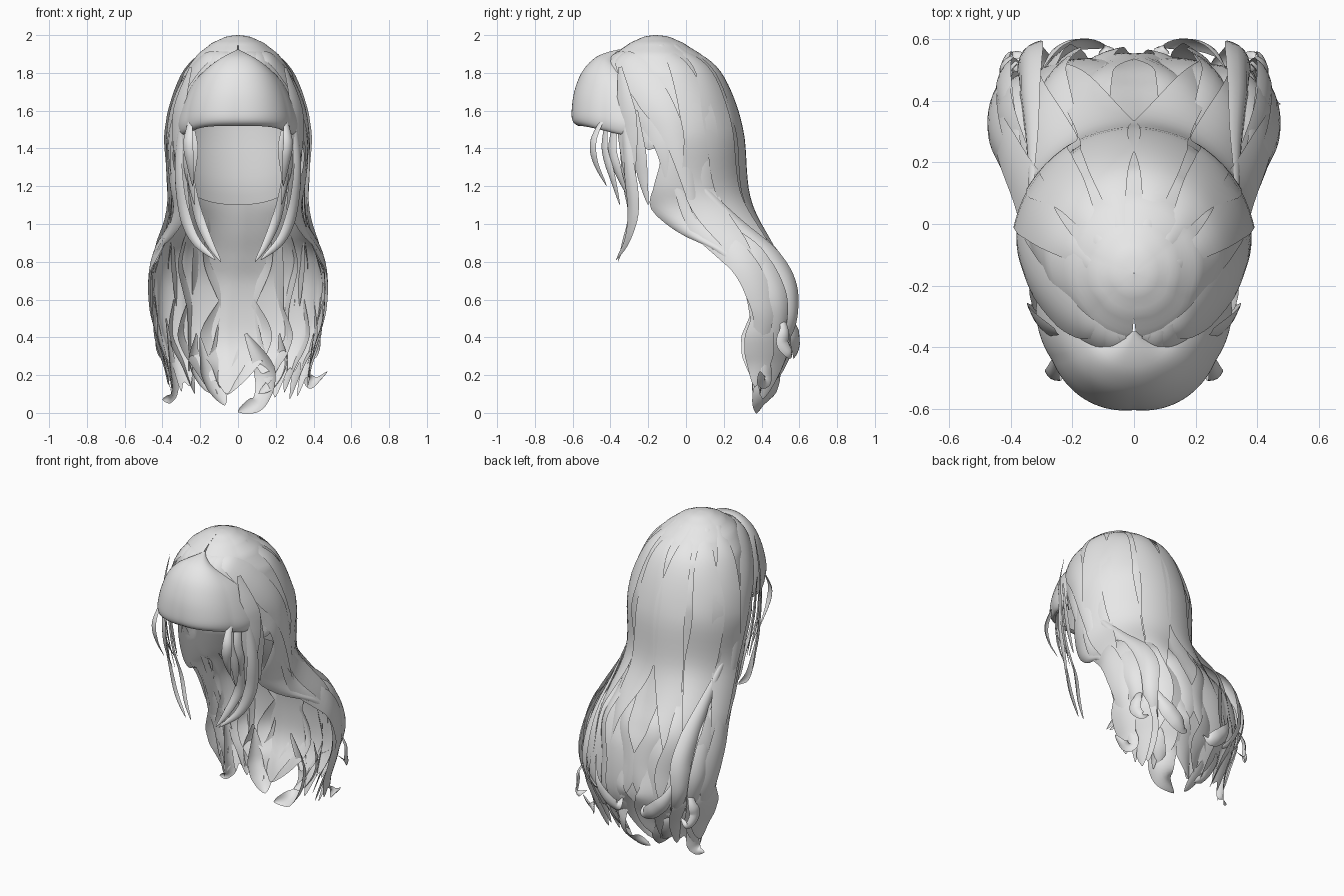
import bpy, math, random
from mathutils import Vector

random.seed(4)
if "Cube" in bpy.data.objects:
    bpy.data.objects.remove(bpy.data.objects["Cube"])

mat = bpy.data.materials.new("soft_grey")
mat.use_nodes = True
mat.diffuse_color = (0.8, 0.8, 0.8, 1)
mat.node_tree.nodes["Principled BSDF"].inputs["Base Color"].default_value = (0.8, 0.8, 0.8, 1)

# Horizontal sections of the long hair: height, half width, centre y, back y, front depth, half sweep
ROWS = [(2.0, .001, -.16, -.159, .001, 180), (1.99, .068, -.16, -.085, .068, 180),
        (1.96, .135, -.155, -.015, .14, 180), (1.9, .212, -.14, .08, .235, 180),
        (1.8, .285, -.1, .18, .31, 160), (1.6, .35, -.05, .268, .35, 128),
        (1.47, .37, -.035, .29, .34, 118), (1.35, .37, -.03, .3, .33, 109),
        (1.2, .358, -.02, .318, .33, 117), (1.08, .345, .02, .352, .33, 128),
        (.95, .378, .1, .405, .25, 120), (.85, .437, .22, .455, .15, 104),
        (.7, .462, .3, .515, .1, 92), (.5, .455, .34, .54, .1, 90),
        (.35, .41, .35, .53, .1, 90), (.2, .375, .35, .46, .1, 90), (0, .33, .35, .4, .1, 90)]


def catmull(a, b, c, d, t):
    return [.5 * (2*q + (r-p)*t + (2*p-5*q+4*r-s)*t*t + (3*q-p-3*r+s)*t**3)
            for p, q, r, s in zip(a, b, c, d)]


def section(z):
    z = min(2, max(0, z))
    i = next(k for k in range(len(ROWS)-1) if z >= ROWS[k+1][0])
    t = (ROWS[i][0]-z) / (ROWS[i][0]-ROWS[i+1][0])
    if i == 0:
        t = math.sqrt(t)                           # round off the crown
    pick = lambda k: ROWS[min(len(ROWS)-1, max(0, k))]
    return catmull(pick(i-1), pick(i), pick(i+1), pick(i+2), t)


def core(p):
    if p.z > 1.55:
        return Vector((0, -.1, 1.55))
    return Vector((0, section(p.z)[2] - .05, p.z))


def on_hair(deg, z, off=0.0):
    """Point on the hair surface; zero degrees is the back, positive is +x."""
    _, w, c, b, d, _ = section(z)
    a = math.radians(deg)
    boxy = 1 - .25*min(1, max(0, (1.1-z)/.3))      # squarer towards the ends
    s = math.copysign(abs(math.sin(a))**boxy, a)
    k = math.copysign(abs(math.cos(a))**boxy, math.cos(a))
    p = Vector((w*s, c + k*((b-c) if k > 0 else d), z))
    return p + (p - core(p)).normalized() * off


def make_grid(name, grid, flip=False):
    n = len(grid[0])
    verts = [p for row in grid for p in row]
    faces = [(i*n+j, i*n+j+1, (i+1)*n+j+1, (i+1)*n+j)
             for i in range(len(grid)-1) for j in range(n-1)]
    if flip:
        faces = [f[::-1] for f in faces]
    mesh = bpy.data.meshes.new(name)
    mesh.from_pydata(verts, [], faces)
    mesh.polygons.foreach_set("use_smooth", [True]*len(faces))
    mesh.materials.append(mat)
    ob = bpy.data.objects.new(name, mesh)
    bpy.context.collection.objects.link(ob)


def lock(name, pts, width, bulge=.3, root=.5, tip=.03, steps=7):
    """Tapered, arched ribbon along a smooth path, lying on the head."""
    pts = [Vector(p) for p in pts]
    ext = [2*pts[0]-pts[1]] + pts + [2*pts[-1]-pts[-2]]
    path = [Vector(catmull(*ext[i:i+4], k/steps))
            for i in range(len(pts)-1) for k in range(steps)] + [pts[-1]]
    grid, m = [], len(path)-1
    for i, p in enumerate(path):
        t = i/m
        tan = (path[min(m, i+1)] - path[max(0, i-1)]).normalized()
        out = p - core(p)
        side = tan.cross(out).normalized()
        out = side.cross(tan).normalized()
        grow = root + (1-root)*min(1, t/.35)
        fall = tip + (1-tip)*min(1, (1-t)/.45)**.7
        h = width*.5*grow*fall
        grid.append([p + side*h*s + out*bulge*h*(1-s*s)*1.3
                     for s in (-1, -.8, -.4, 0, .4, .8, 1)])
    make_grid(name, grid, True)


def surface_lock(name, stops, width, **kw):
    lock(name, [on_hair(*s) for s in stops], width, **kw)


def both(name, pts, width, **kw):
    for s, tag in ((1, "left"), (-1, "right")):
        lock(f"{name}_{tag}", [(s*x, y, z) for x, y, z in pts], width, **kw)


# Long back sheet with soft strand ridges and a ragged hem
sheet, cols, rows = [], 120, 64
for i in range(rows+1):
    row = []
    for j in range(cols+1):
        u = 2*j/cols - 1
        hem = .19 + .07*math.sin(u*15) + .04*math.sin(u*34)
        z = 2 - (2-hem)*(i/rows)**1.7
        ridge = .01*(abs(math.sin(u*9 + .4*math.sin(z*4))) - .7)*min(1, (2-z)*3)
        row.append(on_hair(u*section(z)[5], z, ridge))
    sheet.append(row)
make_grid("back_hair", sheet)

# Inner scalp lining, its lower edge rising at the sides
lining = []
for i in range(17):
    row = []
    for deg in range(-84, 85, 7):
        low = 1.1 + .14*(abs(deg)/84)**2
        row.append(on_hair(deg, 1.88 - (1.88-low)*i/16, -.03 - .02*i/16))
    lining.append(row)
make_grid("inner_lining", lining, True)

# Rounded fringe: height, half width, centre y, depth
FRINGE = [(1.925, .01, -.33, .02), (1.905, .09, -.35, .08), (1.87, .165, -.33, .165),
          (1.8, .235, -.305, .25), (1.7, .285, -.285, .31), (1.6, .312, -.28, .33),
          (1.545, .31, -.28, .325), (1.52, .295, -.28, .295), (1.525, .27, -.28, .26)]
fringe = []
for i in range(len(FRINGE)-1):
    for k in range(4):
        z, w, c, d = catmull(FRINGE[max(0, i-1)], FRINGE[i], FRINGE[i+1],
                             FRINGE[min(len(FRINGE)-1, i+2)], k/4)
        row = []
        for deg in range(-96, 97, 3):
            a = math.radians(deg)
            r = 1 + .04*(abs(math.sin(a*3)) - .6)*max(0, 1.9-z)/.4
            row.append((w*r*math.sin(a), c - d*r*math.cos(a), z - .05*math.sin(a)**4))
        fringe.append(row)
make_grid("fringe", fringe)

# Broad locks lying down the back of the head
for k, deg in enumerate((-74, -46, -16, 16, 46, 74)):
    sway = 4 if k % 2 else -4
    surface_lock(f"back_lock_{k+1}",
                 [(deg*1.1, 1.95, 0), (deg, 1.8, .002), (deg-sway, 1.5, .002),
                  (deg, 1.15, .002), (deg+sway, .85, .004), (deg+sway*2, .5+.06*(k % 3), .004)],
                 .2, bulge=.09, root=.15)

for s, tag in ((1, "left"), (-1, "right")):
    # Swept locks from the parting across the temples
    for k, (d0, d1, d2, low) in enumerate(((174, 137, 118, 1.45), (168, 124, 106, 1.2),
                                          (155, 110, 94, 1.0))):
        surface_lock(f"temple_lock_{tag}_{k+1}",
                     [(s*d0, 1.9, .004), (s*(d0+d1)/2, 1.85, .012), (s*d1, 1.68, .006),
                      (s*d2, 1.45, 0), (s*(d2-4), low, 0)], .17, bulge=.13, root=.2)
    # Wavy locks falling over the shoulders to the back
    for k, (deg, width) in enumerate(((84, .14), (66, .15), (30, .15), (10, .13))):
        surface_lock(f"wave_lock_{tag}_{k+1}",
                     [(s*(deg+14), 1.25, -.01), (s*(deg+8), 1.0, 0), (s*deg, .8, .003),
                      (s*(deg-8), .58, .002), (s*(deg-3), .4, 0),
                      (s*(deg+9), .22+.04*(k % 2), -.01)], width, bulge=.14, root=.15)
    # Ragged pointed ends
    for k in range(5):
        deg = 8 + k*17 + random.uniform(-4, 4)
        swing = random.uniform(-14, 12)
        surface_lock(f"end_lock_{tag}_{k+1}",
                     [(s*deg, .6, -.005), (s*(deg+4), .42, -.005), (s*(deg+swing*.3), .26, -.005),
                      (s*(deg+swing), random.uniform(.05, .16), .01)],
                     random.uniform(.15, .2), bulge=.12, root=.08)

# Thick locks over the shoulders and curled tips at the bottom
both("shoulder_lock", [(.335, .08, 1.2), (.33, .27, 1.0), (.335, .43, .84), (.335, .53, .69),
                       (.34, .55, .52), (.3, .53, .4), (.24, .5, .34)], .13, root=.2)
both("shoulder_under_lock", [(.35, .1, 1.1), (.39, .29, .9), (.42, .42, .75), (.42, .49, .58),
                             (.38, .49, .42), (.33, .46, .33)], .12, bulge=.2, root=.2)
both("rear_curl", [(.3, .5, .6), (.25, .56, .45), (.17, .58, .36), (.1, .57, .32), (.08, .54, .36)], .1, root=.1)
both("side_curl", [(.36, .5, .54), (.41, .52, .44), (.42, .51, .37), (.4, .55, .31), (.34, .54, .34)], .07, root=.2)
both("lower_curl", [(.22, .47, .42), (.23, .47, .28), (.18, .44, .16), (.11, .42, .1)], .11, root=.1)
lock("left_flick", [(.4, .4, .42), (.37, .41, .27), (.36, .41, .18), (.41, .4, .17), (.475, .39, .22)], .09, root=.2)
lock("right_flick", [(-.38, .41, .5), (-.35, .41, .3), (-.33, .4, .14), (-.35, .39, .08), (-.4, .38, .07)], .1, root=.2)
lock("centre_tip", [(.04, .49, .42), (.14, .45, .22), (.12, .4, .07), (0, .37, .005)], .16, root=.1)
lock("right_centre_tip", [(-.2, .46, .4), (-.16, .43, .22), (-.1, .4, .1), (-.07, .38, .04)], .13, root=.1)

# Strands framing the face
both("face_panel", [(.25, -.35, 1.83), (.3, -.325, 1.65), (.31, -.31, 1.5), (.3, -.3, 1.3), (.26, -.28, 1.06)],
     .13, bulge=.12, root=.2)
both("front_strand", [(.25, -.44, 1.56), (.265, -.49, 1.44), (.255, -.48, 1.33), (.24, -.42, 1.2)], .06)
both("cheek_strand", [(.25, -.42, 1.54), (.235, -.43, 1.4), (.25, -.39, 1.25), (.23, -.35, 1.1)], .06)
both("temple_strand", [(.27, -.37, 1.55), (.26, -.39, 1.4), (.265, -.36, 1.28), (.24, -.31, 1.15)], .07)
both("long_strand", [(.3, -.33, 1.55), (.315, -.3, 1.3), (.29, -.28, 1.08), (.23, -.31, .92), (.12, -.37, .81)], .08)
both("inner_strand", [(.27, -.35, 1.55), (.25, -.32, 1.25), (.21, -.29, 1.05), (.15, -.33, .9), (.09, -.36, .8)], .06)
both("ear_strand", [(.325, -.27, 1.6), (.325, -.245, 1.4), (.31, -.23, 1.25), (.3, -.2, 1.1)], .07, bulge=.15)
